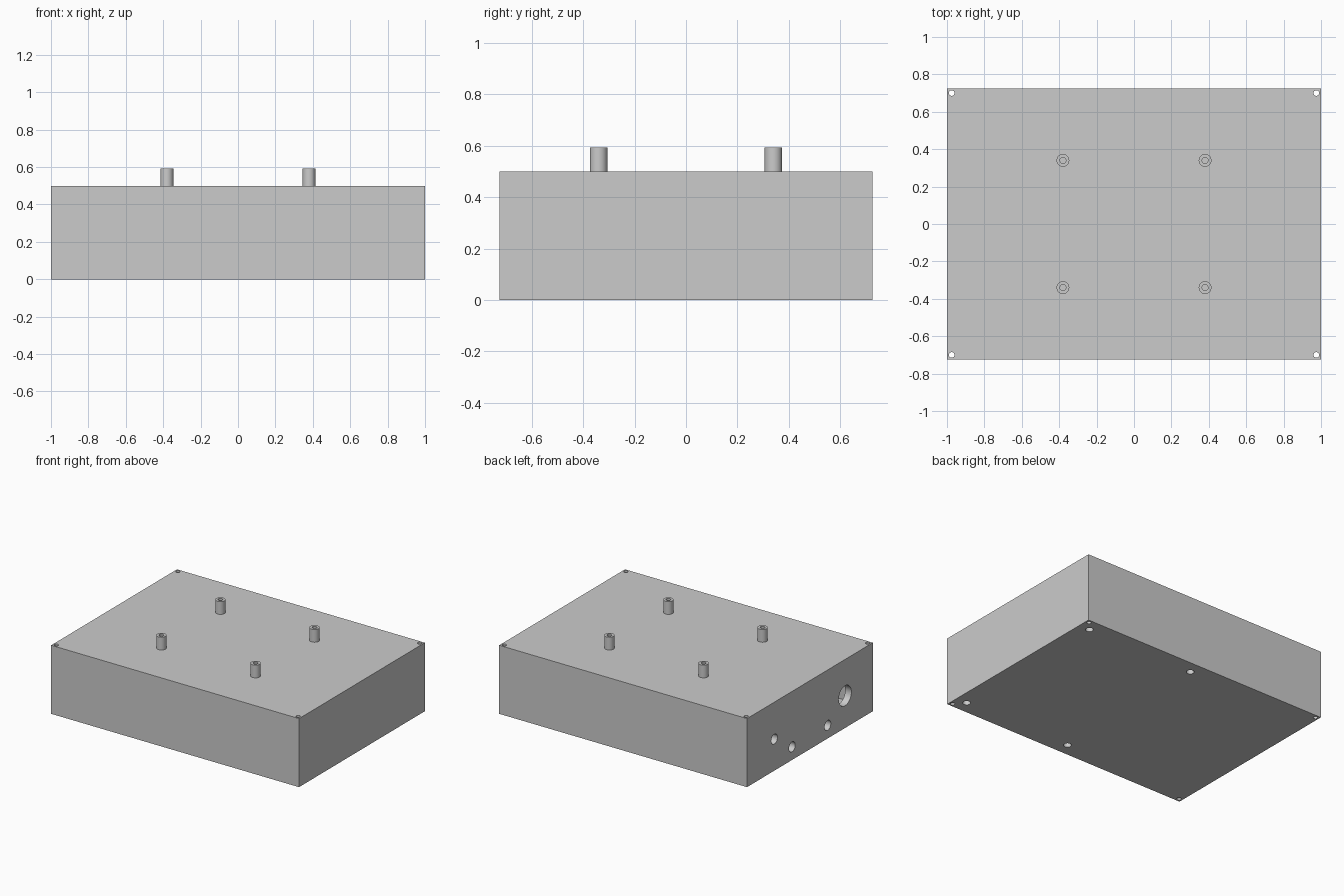
import bpy, bmesh, math
from mathutils import Matrix, Vector

if "Cube" in bpy.data.objects:
    bpy.data.objects.remove(bpy.data.objects["Cube"])

W, D, H, WALL = 2.0, 1.45, 0.5, 0.05   # enclosure size and wall thickness

grey = bpy.data.materials.new("light_grey")
grey.diffuse_color = (0.6, 0.6, 0.6, 1)
grey.use_nodes = True
grey.node_tree.nodes["Principled BSDF"].inputs["Base Color"].default_value = grey.diffuse_color


def add_object(name, bm):
    bmesh.ops.recalc_face_normals(bm, faces=bm.faces)
    mesh = bpy.data.meshes.new(name)
    bm.to_mesh(mesh)
    bm.free()
    mesh.materials.append(grey)
    ob = bpy.data.objects.new(name, mesh)
    bpy.context.collection.objects.link(ob)
    return ob


def add_box(bm, size, z):
    bmesh.ops.create_cube(bm, size=1, matrix=Matrix.Translation((0, 0, z)) @ Matrix.Diagonal((*size, 1)))


def add_drill(bm, centre, radius, depth, axis="Z"):
    turn = Matrix.Rotation(math.pi / 2, 4, "Y") if axis == "X" else Matrix()
    bmesh.ops.create_cone(bm, cap_ends=True, segments=32, radius1=radius, radius2=radius,
                          depth=depth, matrix=Matrix.Translation(centre) @ turn)


def cut(target, cutter):
    mod = target.modifiers.new(cutter.name, "BOOLEAN")
    mod.operation = "DIFFERENCE"
    mod.solver = "EXACT"
    mod.object = cutter
    cutter.hide_render = True
    bpy.context.view_layer.objects.active = target
    bpy.ops.object.modifier_apply(modifier=mod.name)
    bpy.data.objects.remove(cutter)


def smooth(ob):
    bpy.ops.object.select_all(action="DESELECT")
    ob.select_set(True)
    bpy.context.view_layer.objects.active = ob
    bpy.ops.object.shade_smooth_by_angle(angle=math.radians(30))


# Hollow enclosure
bm = bmesh.new()
add_box(bm, (W, D, H), H / 2)
enclosure = add_object("enclosure", bm)
bm = bmesh.new()
add_box(bm, (W - 2 * WALL, D - 2 * WALL, H - 2 * WALL), H / 2)
cut(enclosure, add_object("cavity_cutter", bm))

# Screw holes through the corners, mounting holes in the floor, cable holes on the left
bm = bmesh.new()
for sy in (-1, 1):
    for sx in (-1, 1):
        add_drill(bm, (sx * 0.975, sy * 0.70, H / 2), 0.015, H + 0.2)
    for x in (0.045, 0.913):
        add_drill(bm, (x, sy * 0.63, 0), 0.026, 0.14)
for y, z, r in ((0.41, 0.23, 0.036), (0.205, 0.095, 0.036), (-0.205, 0.095, 0.036), (-0.405, 0.235, 0.073)):
    add_drill(bm, (-1, y, z), r, 0.16, "X")
cut(enclosure, add_object("hole_cutter", bm))
smooth(enclosure)

# Four hollow standoffs on the lid, each a spun tube profile
for sx, side in ((-1, "left"), (1, "right")):
    for sy, end in ((-1, "front"), (1, "back")):
        bm = bmesh.new()
        origin = Vector((sx * 0.38, sy * 0.34, H))
        ring = [bm.verts.new(origin + Vector((r, 0, z)))
                for r, z in ((0.034, 0), (0.034, 0.093), (0.016, 0.093), (0.016, 0))]
        edges = [bm.edges.new((ring[i], ring[i + 1])) for i in range(3)]
        bmesh.ops.spin(bm, geom=ring + edges, cent=origin, axis=(0, 0, 1),
                       angle=math.tau, steps=32)
        bmesh.ops.remove_doubles(bm, verts=bm.verts, dist=1e-4)
        smooth(add_object(f"standoff_{end}_{side}", bm))
